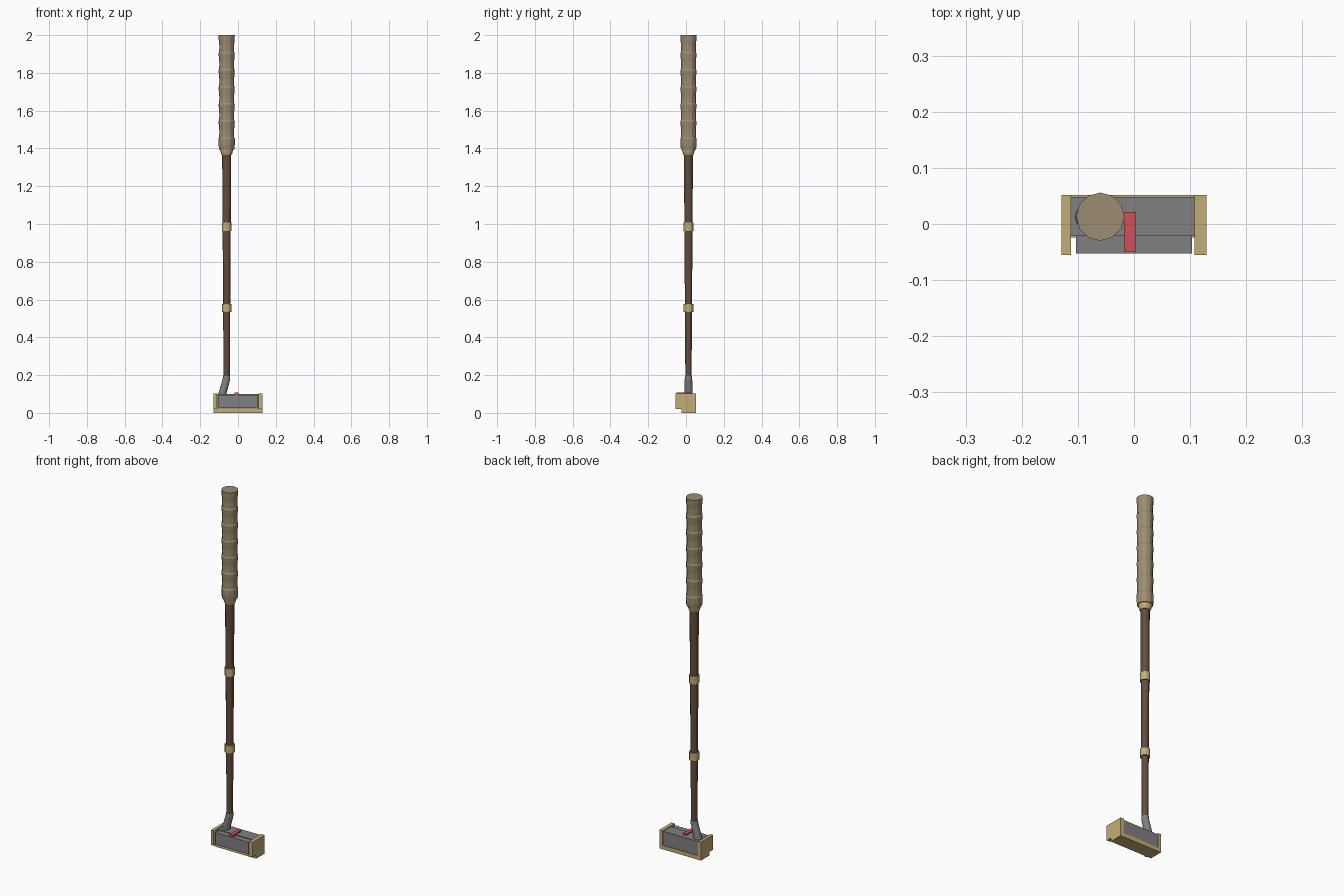
import bpy, bmesh, math
from mathutils import Vector

if "Cube" in bpy.data.objects:
    bpy.data.objects.remove(bpy.data.objects["Cube"])


def material(name, color):
    m = bpy.data.materials.new(name)
    m.diffuse_color = (*color, 1)
    m.use_nodes = True
    m.node_tree.nodes["Principled BSDF"].inputs["Base Color"].default_value = m.diffuse_color
    return m


BRASS = material("brass", (0.55, 0.42, 0.19))
WOOD = material("wood", (0.12, 0.075, 0.05))
WRAP = material("wrap", (0.34, 0.27, 0.17))
STEEL = material("steel", (0.22, 0.22, 0.235))
RED = material("red", (0.65, 0.08, 0.1))
SX, SY = -0.06, 0.013  # shaft axis


def finish(bm, name, mat):
    bmesh.ops.recalc_face_normals(bm, faces=bm.faces)
    me = bpy.data.meshes.new(name)
    bm.to_mesh(me)
    bm.free()
    me.materials.append(mat)
    ob = bpy.data.objects.new(name, me)
    bpy.context.collection.objects.link(ob)
    return ob


def box(name, x0, x1, y0, y1, z0, z1, mat):
    bm = bmesh.new()
    bmesh.ops.create_cube(bm, size=1)
    for v in bm.verts:
        v.co = Vector(((x0 + x1) / 2 + v.co.x * (x1 - x0),
                       (y0 + y1) / 2 + v.co.y * (y1 - y0),
                       (z0 + z1) / 2 + v.co.z * (z1 - z0)))
    return finish(bm, name, mat)


def stack(name, rings, mat, sides=12):
    """Bridge horizontal rings given as (x offset, z, radius)."""
    bm = bmesh.new()
    loops = []
    for x, z, r in rings:
        loops.append([bm.verts.new((SX + x + r * math.cos(2 * math.pi * i / sides),
                                    SY + r * math.sin(2 * math.pi * i / sides), z))
                      for i in range(sides)])
    for a, b in zip(loops, loops[1:]):
        for i in range(sides):
            j = (i + 1) % sides
            bm.faces.new((a[i], a[j], b[j], b[i]))
    bm.faces.new(loops[0])
    bm.faces.new(loops[-1])
    return finish(bm, name, mat)


def end_plate(name, x0, x1):
    """Stepped side profile extruded along x."""
    prof = [(-0.055, 0.103), (-0.055, 0.02), (-0.024, 0.02),
            (-0.024, 0), (0.052, 0), (0.052, 0.103)]
    bm = bmesh.new()
    f = bm.faces.new([bm.verts.new((x0, y, z)) for y, z in prof])
    ext = bmesh.ops.extrude_face_region(bm, geom=[f])
    for v in ext["geom"]:
        if isinstance(v, bmesh.types.BMVert):
            v.co.x = x1
    return finish(bm, name, BRASS)


# Head: brass frame, steel core and striking face
end_plate("left_end_plate", -0.129, -0.112)
end_plate("right_end_plate", 0.108, 0.129)
box("sole_plate", -0.112, 0.108, -0.024, 0.052, 0, 0.022, BRASS)
box("head_core", -0.112, 0.108, -0.021, 0.048, 0.022, 0.099, STEEL)
box("striking_face", -0.103, 0.103, -0.053, -0.021, 0.028, 0.095, STEEL)
box("aiming_mark", -0.018, 0.003, -0.05, 0.021, 0.09, 0.107, RED)

# Bent neck joining head and shaft
stack("neck", [(-0.026, 0.09, 0.022), (-0.002, 0.175, 0.02), (0, 0.195, 0.019)], STEEL)

# Tapered shaft with brass bands
stack("shaft", [(0, 0.18, 0.0165), (0, 1.39, 0.024)], WOOD)
for label, z in (("lower", 0.555), ("upper", 0.985)):
    stack(label + "_band", [(0, z - 0.022, 0.026), (0, z + 0.022, 0.026)], BRASS)

# Collar and wrapped grip
stack("grip_collar", [(0, 1.365, 0.026), (0, 1.375, 0.03), (0, 1.4, 0.037)], BRASS)
rings = [(0, 1.395, 0.040), (0, 1.42, 0.043)]
for i in range(6):
    z = 1.46 + 0.09 * i
    rings += [(0, z - 0.008, 0.043), (0, z, 0.0395), (0, z + 0.035, 0.039)]
rings += [(0, 1.975, 0.042), (0, 2.0, 0.043)]
stack("grip", rings, WRAP)
